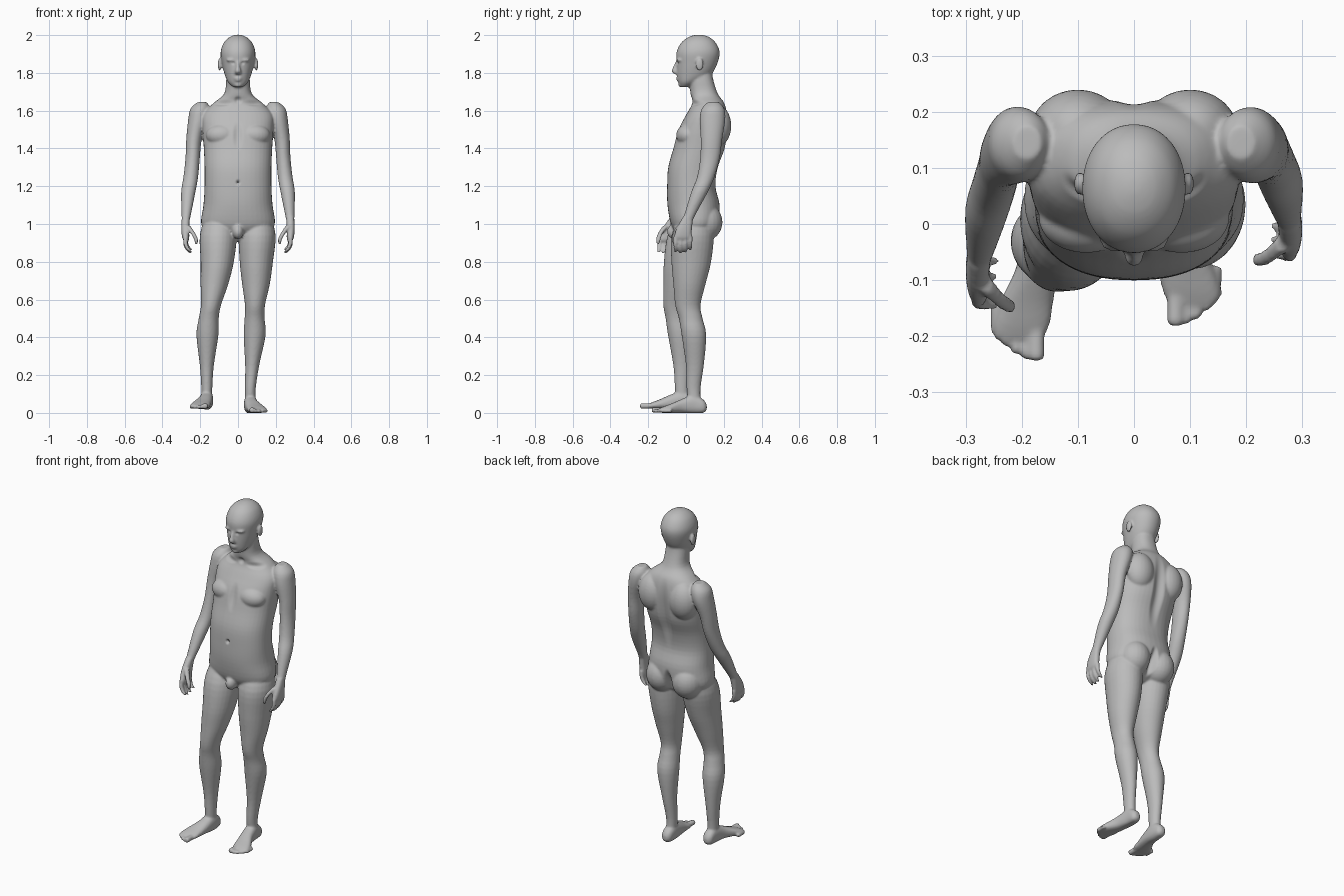
import bpy
import bmesh
import math
from mathutils import Vector, Matrix

default_cube = bpy.data.objects.get("Cube")
if default_cube:
    bpy.data.objects.remove(default_cube, do_unlink=True)

figure = bmesh.new()


def smooth_rings(rings, steps=4):
    """Fill in rings along a Catmull-Rom curve."""
    rows = [Vector(ring) for ring in rings]
    rows = [rows[0]] + rows + [rows[-1]]
    result = []
    for a, b, c, d in zip(rows, rows[1:], rows[2:], rows[3:]):
        for step in range(steps):
            t = step / steps
            result.append(b + (c - a) * (t / 2)
                          + (a * 2 - b * 5 + c * 4 - d) * (t * t / 2)
                          + (b * 3 - a - c * 3 + d) * (t * t * t / 2))
    return result + [rows[-1]]


def loft(rings, axis="z", square=2.0, sides=28):
    """Closed tube through rings of (x, y, z, half width, half depth)."""
    across = Vector((1, 0, 0))
    other = Vector((0, 1, 0)) if axis == "z" else Vector((0, 0, 1))
    loops = []
    for x, y, z, width, depth in smooth_rings(rings):
        loop = []
        for i in range(sides):
            angle = math.tau * i / sides
            c, s = math.cos(angle), math.sin(angle)
            u = math.copysign(abs(c) ** (2 / square), c) * max(width, .002)
            v = math.copysign(abs(s) ** (2 / square), s) * max(depth, .002)
            point = Vector((x, y, z)) + across * u + other * v
            point.z = max(point.z, 0)
            loop.append(figure.verts.new(point))
        loops.append(loop)
    for low, high in zip(loops, loops[1:]):
        for i in range(sides):
            j = (i + 1) % sides
            figure.faces.new((low[i], low[j], high[j], high[i]))
    figure.faces.new(list(reversed(loops[0])))
    figure.faces.new(loops[-1])


def blob(center, radii):
    """Ellipsoid muscle or feature."""
    matrix = Matrix.Translation(center) @ Matrix.Diagonal((*radii, 1))
    bmesh.ops.create_uvsphere(figure, u_segments=24, v_segments=16, radius=1, matrix=matrix)


def pair(center, radii):
    x, y, z = center
    for side in (-1, 1):
        blob((side * x, y, z), radii)


# Torso and neck: height, depth centre, half width, half depth
torso = [(.91, .03, .05, .04), (.95, .04, .15, .09), (1.0, .045, .195, .125),
         (1.1, .04, .183, .138), (1.2, .028, .177, .128), (1.3, .038, .177, .132),
         (1.4, .07, .181, .137), (1.5, .09, .188, .13), (1.58, .11, .185, .108),
         (1.64, .118, .13, .085), (1.69, .096, .073, .072), (1.77, .08, .062, .063),
         (1.84, .08, .055, .055)]
loft([(0, y, z, w, d) for z, y, w, d in torso], square=2.3, sides=40)
pair((.085, .01, 1.47), (.085, .062, .06))
pair((.1, .165, 1.52), (.085, .075, .11))
pair((.085, .1, 1.01), (.088, .093, .1))
blob((0, -.06, .96), (.03, .04, .04))

# Head
head = [(1.725, -.008, .025, .022), (1.75, .012, .052, .052), (1.79, .042, .07, .09),
        (1.85, .058, .085, .108), (1.91, .064, .092, .114), (1.96, .066, .075, .091),
        (1.99, .068, .044, .054), (2.002, .068, .012, .014)]
loft([(0, y, z, w, d) for z, y, w, d in head], square=2.1, sides=40)

# Nose, brow, lips, chin, ears
loft([(0, -.042, 1.865, .008, .01), (0, -.052, 1.835, .01, .015),
      (0, -.058, 1.808, .017, .018), (0, -.048, 1.793, .015, .012)])
pair((.032, -.03, 1.868), (.03, .02, .01))
pair((.031, -.028, 1.847), (.014, .014, .012))
blob((0, -.04, 1.772), (.024, .013, .006))
blob((0, -.038, 1.761), (.02, .013, .006))
blob((0, -.022, 1.737), (.022, .02, .014))
pair((.097, .072, 1.845), (.01, .021, .034))

# Arms and hands: the right one swings further forward
arm = [(.19, .145, 1.645, .025, .03), (.2, .143, 1.61, .052, .06),
       (.212, .14, 1.55, .052, .068), (.233, .135, 1.45, .041, .057),
       (.24, .127, 1.35, .038, .052), (.25, .105, 1.25, .039, .046),
       (.263, .072, 1.17, .038, .044), (.273, .025, 1.06, .026, .031),
       (.278, .005, 1.01, .02, .027)]
palm = [(.276, .012, 1.04, .021, .027), (.279, -.008, .98, .021, .04),
        (.277, -.018, .93, .019, .046), (.272, -.018, .91, .012, .04)]
thumb = [(.265, -.035, .99, .014, .016), (.238, -.058, .95, .013, .014),
         (.221, -.064, .915, .011, .012), (.222, -.062, .89, .006, .006)]
finger = [(.278, .93, .012), (.277, .895, .012), (.265, .868, .011), (.246, .85, .008)]


def swing(rings, side, lean):
    return [(side * x, y - lean * max(0, 1.55 - z), z, w, d) for x, y, z, w, d in rings]


for side, lean in ((1, 0), (-1, .13)):
    loft(swing(arm, side, lean))
    loft(swing(palm, side, lean), square=2.5)
    loft(swing(thumb, side, lean), sides=12)
    for i, drop in enumerate((0, -.006, -.002, .012)):
        y = -.055 + .026 * i
        rings = [(x, y, z + drop, r, r) for x, z, r in finger]
        loft(swing(rings, side, lean), sides=12)

# Legs: height, half width, half depth, then a centre line for each side
leg = [(1.05, .07, .08), (.94, .097, .112), (.8, .088, .105), (.68, .073, .085),
       (.57, .053, .067), (.5, .053, .063), (.41, .058, .065), (.25, .037, .047),
       (.13, .029, .037), (.05, .028, .034)]
left_line = [(.1, .05), (.102, .035), (.097, .028), (.095, .018), (.09, .01),
             (.088, .025), (.088, .042), (.075, .047), (.065, .04), (.065, .045)]
right_line = [(-.1, .04), (-.105, .015), (-.11, -.012), (-.125, -.035), (-.143, -.053),
              (-.155, -.045), (-.162, -.03), (-.165, -.02), (-.165, -.022), (-.165, -.02)]
for line in (left_line, right_line):
    loft([(x, y, z, w, d) for (z, w, d), (x, y) in zip(leg, line)])

# Feet: sideways drift, distance from ankle, height, half width, half height
foot = [(0, .068, .03, .012, .014), (0, .05, .035, .029, .035), (0, 0, .045, .034, .05),
        (.008, -.06, .037, .038, .038), (.027, -.12, .024, .048, .025),
        (.036, -.16, .017, .051, .017), (.042, -.185, .013, .043, .01)]
for side, ankle_x, ankle_y, lift in ((1, .065, .042, 0), (-1, .165, -.02, .022)):
    loft([(side * (ankle_x + x), ankle_y + y, z + lift, w, h)
          for x, y, z, w, h in foot], axis="y", square=2.4)
    for i in range(5):
        x = side * (ankle_x + .009 + .018 * i)
        tip = ankle_y - .224 + .003 * i * i
        r = .015 if i == 0 else .0105
        loft([(x, tip + .06, r + lift, r, r), (x, tip + .02, r + lift, r, r),
              (x, tip + .006, r + lift, r, r), (x, tip, r + lift, r / 2, r / 2)],
             axis="y", sides=12)

# Fuse every part into one skin
bmesh.ops.recalc_face_normals(figure, faces=figure.faces)
mesh = bpy.data.meshes.new("body")
figure.to_mesh(mesh)
figure.free()
body = bpy.data.objects.new("body", mesh)
bpy.context.collection.objects.link(body)
bpy.context.view_layer.objects.active = body
body.select_set(True)
fuse = body.modifiers.new("fuse", "REMESH")
fuse.mode = "VOXEL"
fuse.voxel_size = .006
soften = body.modifiers.new("soften", "SMOOTH")
soften.factor = .5
soften.iterations = 5
for modifier in (fuse, soften):
    bpy.ops.object.modifier_apply(modifier=modifier.name)


def press(center, radii, push):
    """Push the skin softly within an ellipsoid."""
    for vertex in body.data.vertices:
        offset = vertex.co - Vector(center)
        d = sum((o / r) ** 2 for o, r in zip(offset, radii))
        if d < 1:
            vertex.co += Vector(push) * (1 - d) ** 2


# Spine groove, cleft, navel, breastbone, collar notch
press((0, .21, 1.4), (.045, .1, .26), (0, -.018, 0))
press((0, .17, .99), (.03, .1, .1), (0, -.04, 0))
press((0, -.1, 1.22), (.012, .03, .016), (0, .018, 0))
press((0, -.05, 1.47), (.03, .06, .1), (0, .01, 0))
press((0, .02, 1.655), (.025, .05, .025), (0, .012, 0))
# Eye sockets and collar bones
for side in (-1, 1):
    press((side * .024, -.045, 1.852), (.014, .03, .012), (0, .006, 0))
    press((side * .09, .04, 1.64), (.07, .07, .02), (0, .008, -.006))

# Plain grey skin
skin = bpy.data.materials.new("plain grey")
skin.use_nodes = True
grey = (.5, .5, .5, 1)
skin.diffuse_color = grey
skin.node_tree.nodes["Principled BSDF"].inputs["Base Color"].default_value = grey
body.data.materials.clear()
body.data.materials.append(skin)
bpy.ops.object.shade_smooth_by_angle(angle=math.radians(50))
